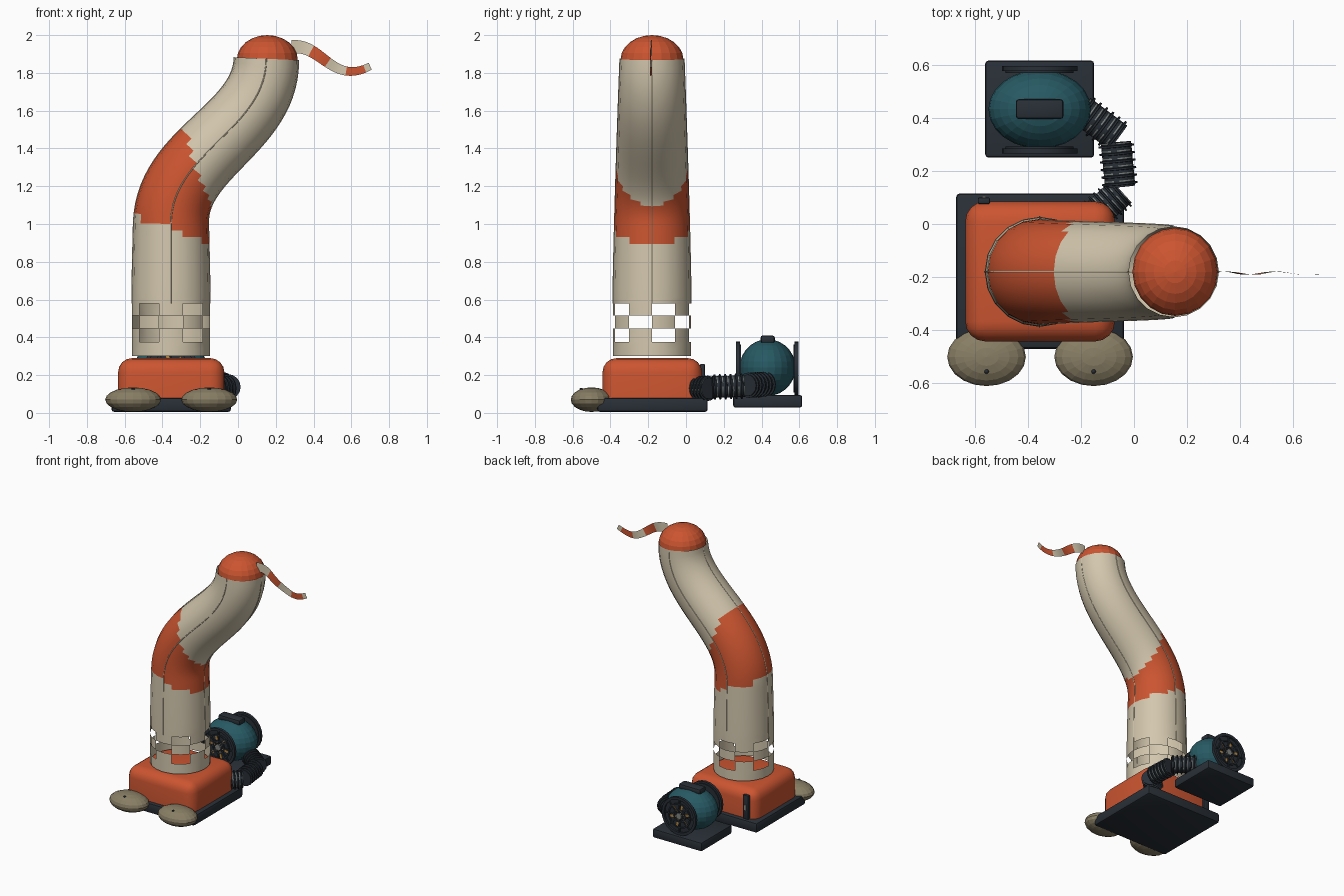
import bpy, bmesh, math
from mathutils import Vector, Matrix
from mathutils.geometry import interpolate_bezier

if "Cube" in bpy.data.objects:
    bpy.data.objects.remove(bpy.data.objects["Cube"])


def mat(name, rgb):
    m = bpy.data.materials.new(name)
    m.diffuse_color = (*rgb, 1)
    m.use_nodes = True
    m.node_tree.nodes["Principled BSDF"].inputs["Base Color"].default_value = m.diffuse_color
    return m


ORANGE = mat("orange_fabric", (0.60, 0.09, 0.03))
CREAM = mat("cream_fabric", (0.65, 0.57, 0.42))
SAND = mat("sandbag_khaki", (0.25, 0.21, 0.13))
DARK = mat("dark_plastic", (0.022, 0.029, 0.038))
TEAL = mat("teal_shell", (0.02, 0.10, 0.125))
GOLD = mat("gold_blade", (0.50, 0.25, 0.05))
GREY = mat("grey_trim", (0.22, 0.24, 0.22))


def finish(name, bm, mats, smooth=True):
    me = bpy.data.meshes.new(name)
    bm.to_mesh(me)
    bm.free()
    ob = bpy.data.objects.new(name, me)
    bpy.context.collection.objects.link(ob)
    for m in mats:
        me.materials.append(m)
    if smooth:
        bpy.ops.object.select_all(action='DESELECT')
        ob.select_set(True)
        bpy.context.view_layer.objects.active = ob
        bpy.ops.object.shade_smooth_by_angle(angle=math.radians(40))
    return ob


def box(name, lo, hi, m, bevel=0.0, seg=2, keep_bottom=False):
    lo, hi = Vector(lo), Vector(hi)
    bm = bmesh.new()
    bmesh.ops.create_cube(bm, size=1, matrix=Matrix.Translation((lo + hi) / 2) @ Matrix.Diagonal((*(hi - lo), 1)))
    if bevel:
        edges = [e for e in bm.edges if not (keep_bottom and all(v.co.z < lo.z + 1e-4 for v in e.verts))]
        bmesh.ops.bevel(bm, geom=edges, offset=bevel, segments=seg, profile=0.5, affect='EDGES')
    return finish(name, bm, [m])


def ellipsoid(name, c, r, m, u=20, v=10):
    bm = bmesh.new()
    bmesh.ops.create_uvsphere(bm, u_segments=u, v_segments=v, radius=1,
                              matrix=Matrix.Translation(c) @ Matrix.Diagonal((*r, 1)))
    return finish(name, bm, [m], smooth=False)


def sweep(points, radii, sides, bm=None):
    """Open tube through points; returns bmesh and rows of faces."""
    bm = bm or bmesh.new()
    rings, n = [], len(points)
    for i, p in enumerate(points):
        t = (points[min(i + 1, n - 1)] - points[max(i - 1, 0)]).normalized()
        side = Vector((0, 1, 0)) if abs(t.y) < 0.2 else Vector((0, 0, 1))
        a = side.cross(t).normalized()
        b = t.cross(a)
        rings.append([bm.verts.new(p + radii[i] * (a * math.cos(2 * math.pi * k / sides) +
                                                   b * math.sin(2 * math.pi * k / sides))) for k in range(sides)])
    rows = [[bm.faces.new((r0[k], r0[(k + 1) % sides], r1[(k + 1) % sides], r1[k])) for k in range(sides)]
            for r0, r1 in zip(rings, rings[1:])]
    return bm, rows, rings


# --- inflatable base and ballast ---
box("base_plate", (-0.67, -0.47, 0.005), (-0.037, 0.115, 0.08), DARK, 0.015)
box("base_cushion", (-0.635, -0.442, 0.06), (-0.072, 0.085, 0.29), ORANGE, 0.075, 4, True)
box("base_vent", (-0.588, 0.075, 0.08), (-0.542, 0.1, 0.26), DARK, 0.006)
box("base_vent_pull", (-0.573, 0.098, 0.15), (-0.557, 0.106, 0.19), GREY)
for side, x in (("left", -0.555), ("right", -0.152)):
    ellipsoid("sandbag_" + side, (x, -0.5, 0.07), (0.148, 0.11, 0.065), SAND)
    ellipsoid("sandbag_button_" + side, (x, -0.555, 0.125), (0.009, 0.009, 0.008), DARK, 8, 6)

# --- bent fabric tube with checkered openings ---
AX, AY = -0.355, -0.18
heights = [0.3, 0.338, 0.376, 0.446, 0.516, 0.578] + [0.578 + 0.0352 * i for i in range(1, 12)]
path = [Vector((AX, AY, z)) for z in heights]
path += interpolate_bezier(Vector((AX, AY, 1.0)), Vector((AX, AY, 1.38)),
                           Vector((0.15, AY, 1.5)), Vector((0.15, AY, 1.875)), 30)
radii = [0.207 - 0.037 * max(0, (p.z - 0.6) / 1.275) ** 1.3 for p in path]
bm, rows, rings = sweep(path, radii, 20)
for row in rows:
    for f in row:
        c = f.calc_center_median()
        lower = c.z > 0.972 - 0.37 * (c.x - AX)
        upper = c.x < -0.29 + 0.34 * (1.53 - c.z)
        f.material_index = 1 if lower and upper else 0
holes = []
for band in range(3):
    for f in rows[2 + band]:
        c = f.calc_center_median()
        column = int(math.degrees(math.atan2(c.y - AY, c.x - AX)) % 360 // 36)
        if (column + band) % 2 == 0:
            holes.append(f)
seam_paths = [[r[k].co.copy() for r in rings] for k in (0, 5, 10, 15)]
bmesh.ops.delete(bm, geom=holes, context='FACES')
finish("tube_body", bm, [CREAM, ORANGE])

# seams running up the four sides above the openings
bm = bmesh.new()
for pts in seam_paths:
    sweep(pts[5:], [0.003] * len(pts[5:]), 6, bm)
finish("tube_seams", bm, [CREAM])

# --- cap and streamer ---
ellipsoid("top_cap", (0.155, AY, 1.872), (0.161, 0.166, 0.128), ORANGE, 20, 12)
centre = interpolate_bezier(Vector((0.285, 0, 1.937)), Vector((0.44, 0, 1.96)),
                            Vector((0.50, 0, 1.73)), Vector((0.70, 0, 1.835)), 21)
bm = bmesh.new()
pairs = []
for i, p in enumerate(centre):
    t = (centre[min(i + 1, 20)] - centre[max(i - 1, 0)]).normalized()
    n = Vector((-t.z, 0, t.x)) * (0.036 - 0.016 * i / 20)
    y = Vector((0, AY - 0.005 + 0.006 * math.sin(i * 0.6), 0))
    pairs.append((bm.verts.new(p + n + y), bm.verts.new(p - n + y)))
for (a, b), (c, d) in zip(pairs, pairs[1:]):
    f = bm.faces.new((a, b, d, c))
    f.material_index = int((f.calc_center_median().x - 0.30) / 0.09) % 2
finish("streamer", bm, [CREAM, ORANGE])

# --- blower ---
BX, BY, BZ = -0.355, 0.432, 0.235
box("blower_plate", (-0.56, 0.25, 0.028), (-0.15, 0.615, 0.095), DARK, 0.012)
ellipsoid("blower_shell", (BX, BY, 0.24), (0.193, 0.148, 0.15), TEAL, 24, 14)
box("blower_handle", (-0.445, 0.395, 0.37), (-0.265, 0.47, 0.41), DARK, 0.012)

for side, y, s in (("front", 0.275, -1), ("back", 0.585, 1)):
    # guard rings, open so the blades show behind
    bm = bmesh.new()
    for r, w in ((0.132, 0.010), (0.088, 0.005), (0.045, 0.005)):
        loop = [[(r - w, -w), (r + w, -w), (r + w, w), (r - w, w)]][0]
        ring = [[bm.verts.new((BX + q * math.cos(a), y + h, BZ + q * math.sin(a))) for q, h in loop]
                for a in (2 * math.pi * k / 24 for k in range(24))]
        for k in range(24):
            r0, r1 = ring[k], ring[(k + 1) % 24]
            for j in range(4):
                bm.faces.new((r0[j], r0[(j + 1) % 4], r1[(j + 1) % 4], r1[j]))
    for k in range(8):
        bmesh.ops.create_cube(bm, size=1, matrix=Matrix.Translation((BX, y, BZ)) @
                              Matrix.Rotation(k * math.pi / 4, 4, 'Y') @ Matrix.Translation((0.067, 0, 0)) @
                              Matrix.Diagonal((0.134, 0.008, 0.009, 1)))
    bmesh.ops.recalc_face_normals(bm, faces=bm.faces)
    finish("grille_" + side, bm, [DARK])
    # backing disc, hub and blades
    turn = Matrix.Rotation(math.pi / 2, 4, 'X')
    for part, r, h, off, m in (("backing", 0.128, 0.012, 0.010, DARK), ("hub", 0.022, 0.016, -0.002, GREY)):
        bm = bmesh.new()
        bmesh.ops.create_cone(bm, cap_ends=True, segments=24, radius1=r, radius2=r, depth=h,
                              matrix=Matrix.Translation((BX, y - s * off, BZ)) @ turn)
        finish("fan_" + part + "_" + side, bm, [m])
    bm = bmesh.new()
    for k in range(6):
        bmesh.ops.create_cube(bm, size=1, matrix=Matrix.Translation((BX, y - s * 0.003, BZ)) @
                              Matrix.Rotation(k * math.pi / 3 + 0.25, 4, 'Y') @ Matrix.Translation((0.062, 0, 0)) @
                              Matrix.Diagonal((0.06, 0.004, 0.016, 1)))
    finish("fan_blades_" + side, bm, [GOLD])

# --- ribbed hose in three straight sections ---
sections = [((-0.15, 0.03, 0.13), (-0.045, 0.125, 0.13)),
            ((-0.052, 0.14, 0.137), (-0.068, 0.31, 0.142)),
            ((-0.06, 0.325, 0.146), (-0.20, 0.43, 0.152))]
for i, (a, b) in enumerate(sections):
    a, b = Vector(a), Vector(b)
    ribs = 6
    pts, rad, tint = [], [], []
    for k in range(ribs):
        for frac, r, grey in ((0.0, 0.057, 0), (0.25, 0.057, 0), (0.3, 0.067, 0), (0.55, 0.067, 0),
                              (0.6, 0.057, 0), (0.72, 0.057, 1), (0.88, 0.057, 0)):
            pts.append(a.lerp(b, (k + frac) / ribs))
            rad.append(r)
            tint.append(grey)
    bm, rows, rings = sweep(pts, rad, 16)
    for row, grey in zip(rows, tint):
        for j, f in enumerate(row):
            f.material_index = 1 if grey and j % 4 != 3 else 0
    bm.faces.new(rings[0][::-1])
    bm.faces.new(rings[-1])
    finish("hose_section_%d" % (i + 1), bm, [DARK, GREY])
